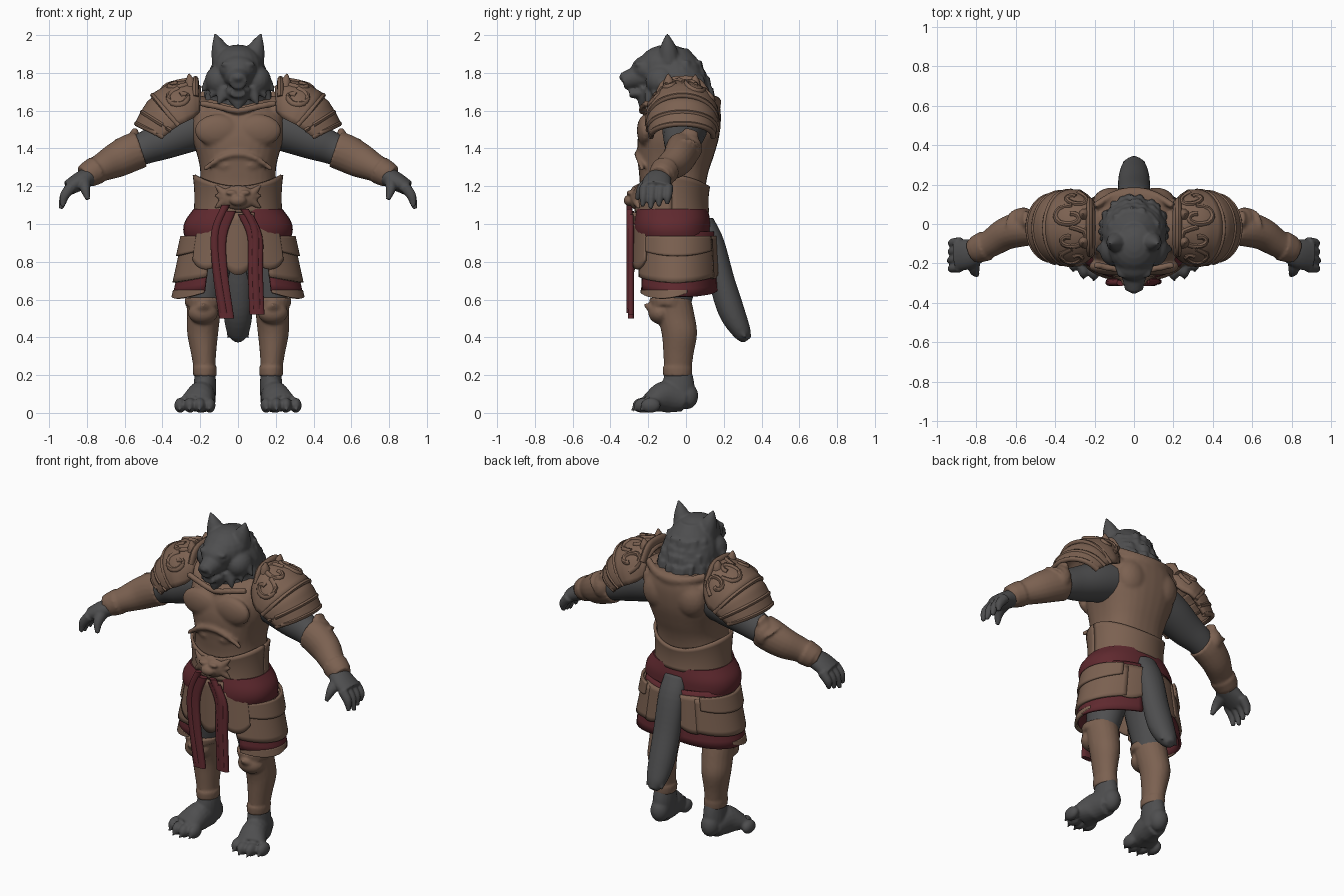
import bpy, bmesh, math, random
from mathutils import Vector, Matrix

random.seed(4)
if "Cube" in bpy.data.objects:
    bpy.data.objects.remove(bpy.data.objects["Cube"], do_unlink=True)
X, Y, Z = (Vector(row) for row in Matrix.Identity(3))


def material(name, colour):
    mat = bpy.data.materials.new(name)
    mat.use_nodes = True
    mat.diffuse_color = (*colour, 1)
    mat.node_tree.nodes["Principled BSDF"].inputs["Base Color"].default_value = (*colour, 1)
    return mat


FUR = material("charcoal fur", (.077, .077, .079))
LEATHER = material("brown leather", (.2, .12, .082))
CLOTH = material("dark red cloth", (.115, .022, .028))


def loft(bm, stations, ref=X, axis=None, sides=20, power=2, steps=4):
    """Closed tube through (x, y, z, radius along ref, other radius)."""
    pts = [Vector(s) for s in stations]
    pts = [2 * pts[0] - pts[1]] + pts + [2 * pts[-1] - pts[-2]]
    path = []
    for a, b, c, d in zip(pts, pts[1:], pts[2:], pts[3:]):
        for k in range(steps):
            t = k / steps
            path.append((2 * b + (c - a) * t + (2 * a - 5 * b + 4 * c - d) * t * t
                         + (3 * b - a - 3 * c + d) * t ** 3) / 2)
    path.append(pts[-2])
    rings = []
    for i, p in enumerate(path):
        ahead, behind = path[min(i + 1, len(path) - 1)], path[max(i - 1, 0)]
        t = axis or (Vector(ahead[:3]) - Vector(behind[:3])).normalized()
        u = (ref - t * ref.dot(t)).normalized()
        v = t.cross(u)
        ring = []
        for k in range(sides):
            c, s = math.cos(math.tau * k / sides), math.sin(math.tau * k / sides)
            c, s = (math.copysign(abs(w) ** (2 / power), w) for w in (c, s))
            ring.append(bm.verts.new(Vector(p[:3]) + u * p[3] * c + v * p[4] * s))
        rings.append(ring)
    for lo, hi in zip(rings, rings[1:]):
        for k in range(sides):
            j = (k + 1) % sides
            bm.faces.new((lo[k], lo[j], hi[j], hi[k]))
    bm.faces.new(rings[0][::-1])
    bm.faces.new(rings[-1])


def ball(bm, centre, radii):
    m = Matrix.Translation(centre) @ Matrix.Diagonal((*radii, 1))
    bmesh.ops.create_uvsphere(bm, u_segments=20, v_segments=12, radius=1, matrix=m)


def spike(bm, base, tip, wide, thin, ref=X):
    mid = Vector(base).lerp(Vector(tip), .5)
    loft(bm, [(*base, wide, thin), (*mid, wide * .65, thin * .7), (*tip, .004, .004)], ref, sides=10)


def sheet(bm, func, nu=24, nv=8):
    """Open grid surface; func takes u and v from zero to one."""
    grid = [[bm.verts.new(func(i / nu, j / nv)) for i in range(nu + 1)] for j in range(nv + 1)]
    for lo, hi in zip(grid, grid[1:]):
        for i in range(nu):
            bm.faces.new((lo[i], lo[i + 1], hi[i + 1], hi[i]))


def finish(name, bm, mat, voxel=0, shell=0, mirror=True):
    bmesh.ops.recalc_face_normals(bm, faces=bm.faces)
    mesh = bpy.data.meshes.new(name)
    bm.to_mesh(mesh)
    bm.free()
    mesh.materials.append(mat)
    ob = bpy.data.objects.new(name, mesh)
    bpy.context.collection.objects.link(ob)
    bpy.ops.object.select_all(action="DESELECT")
    ob.select_set(True)
    bpy.context.view_layer.objects.active = ob
    bpy.ops.object.shade_smooth_by_angle(angle=math.radians(45))
    if shell:
        mod = ob.modifiers.new("thickness", "SOLIDIFY")
        mod.thickness, mod.offset = shell, 0
    if voxel:
        mod = ob.modifiers.new("fuse", "REMESH")
        mod.mode, mod.voxel_size, mod.use_smooth_shade = "VOXEL", voxel, True
        mod = ob.modifiers.new("soften", "SMOOTH")
        mod.factor, mod.iterations = .5, 2
    if mirror:
        ob.modifiers.new("mirror", "MIRROR").use_mirror_merge = False


# Head with muzzle, ears and shaggy mane
bm = bmesh.new()
ball(bm, (0, -.1, 1.83), (.135, .155, .12))
ball(bm, (0, -.2, 1.82), (.1, .09, .075))
loft(bm, [(0, -.16, 1.79, .1, .08), (0, -.26, 1.775, .065, .06), (0, -.335, 1.755, .045, .045)], sides=16)
loft(bm, [(0, -.14, 1.71, .09, .06), (0, -.23, 1.695, .06, .035), (0, -.3, 1.69, .038, .022)], sides=16)
ball(bm, (0, -.335, 1.775), (.028, .018, .02))
loft(bm, [(0, -.01, 1.54, .19, .18), (0, -.02, 1.66, .165, .16), (0, -.04, 1.77, .165, .15),
          (0, -.06, 1.86, .13, .13), (0, -.07, 1.93, .07, .08)], axis=Z)
spike(bm, (0, -.2, 1.71), (0, -.24, 1.6), .08, .06)
for side in (-1, 1):
    ball(bm, (side * .05, -.245, 1.845), (.04, .03, .018))
    ball(bm, (side * .1, -.13, 1.76), (.075, .085, .08))
    spike(bm, (side * .078, -.09, 1.87), (side * .122, -.1, 2.01), .065, .06)
    for drop in (0, 1, 2):
        spike(bm, (side * (.13 - drop * .03), -.12 - drop * .03, 1.77 - drop * .03),
              (side * (.195 - drop * .045), -.13 - drop * .04, 1.7 - drop * .035), .04, .04, Y)
for row in range(4):
    for k in range(17):
        a = math.radians(-30 + 240 * (k + random.random()) / 17)
        z = 1.85 - row * .045 + random.uniform(-.015, .015)
        r = .115 + row * .012
        spike(bm, (r * math.cos(a), r * math.sin(a) - .05 + row * .008, z),
              ((r + .03) * math.cos(a), (r + .025) * math.sin(a) - .045 + row * .008, z - .085), .026, .022)
finish("head_and_mane", bm, FUR, voxel=.009, mirror=False)

# Breastplate with chest muscles, neckline and rib arch
bm = bmesh.new()
loft(bm, [(0, -.08, 1.06, .22, .175), (0, -.07, 1.2, .205, .175), (0, -.065, 1.28, .2, .185),
          (0, -.055, 1.36, .215, .202), (0, -.04, 1.46, .245, .215), (0, -.02, 1.56, .25, .205),
          (0, 0, 1.63, .215, .178), (0, .02, 1.68, .15, .14)], axis=Z, sides=32, power=2.4)
loft(bm, [(x, -.2 - .035 * math.cos(x * 7), 1.6 + abs(x) * .2, .018, .018)
          for x in (-.2, -.1, 0, .1, .2)], ref=Y, sides=10)
loft(bm, [(x, .17 - 2 * x * x, 1.645 + x * x, .018, .025)
          for x in (-.2, -.1, 0, .1, .2)], ref=Y, sides=10)
loft(bm, [(x, -.262 + x * x, 1.37 - 2.5 * x * x, .014, .014)
          for x in (-.18, -.09, 0, .09, .18)], ref=Y, sides=10)
for side in (-1, 1):
    ball(bm, (side * .11, -.215, 1.495), (.12, .045, .085))
    ball(bm, (side * .11, .11, 1.53), (.1, .075, .11))
    ball(bm, (side * .06, -.21, 1.31), (.06, .045, .035))
    ball(bm, (side * .2, -.01, 1.6), (.07, .14, .08))
finish("breastplate", bm, LEATHER, voxel=.011, mirror=False)


# Flared waist guard
def waist(u, v):
    a = math.tau * u
    flare = .008 + .025 * (v - .4) ** 2
    top = 1.23 + .03 * math.cos(2 * a)
    return ((.215 + flare) * math.cos(a), -.075 + (.178 + flare) * math.sin(a), 1.06 + v * (top - 1.06))


bm = bmesh.new()
sheet(bm, waist, 48)
finish("waist_guard", bm, LEATHER, shell=.016, mirror=False)

# Beast-mask buckle
bm = bmesh.new()
ball(bm, (0, -.265, 1.14), (.095, .035, .065))
ball(bm, (0, -.3, 1.125), (.045, .03, .03))
for side in (-1, 1):
    ball(bm, (side * .035, -.295, 1.165), (.03, .02, .014))
    for tip in (1.21, 1.15, 1.08):
        spike(bm, (side * .05, -.265, 1.14), (side * .125, -.25, tip), .03, .03, Y)
finish("buckle", bm, LEATHER, voxel=.007, mirror=False)

# Upper arm and elbow
bm = bmesh.new()
loft(bm, [(.16, .0, 1.53, .12, .12), (.28, -.01, 1.49, .115, .115), (.4, -.02, 1.44, .098, .1),
          (.5, -.02, 1.4, .08, .085), (.62, -.04, 1.35, .07, .075)], ref=Y)
finish("upper_arm", bm, FUR)

# Bracer with raised elbow rim and wrist cuff
bm = bmesh.new()
loft(bm, [(.515, -.02, 1.395, .088, .098), (.57, -.025, 1.375, .09, .1), (.65, -.05, 1.335, .082, .092),
          (.73, -.1, 1.295, .07, .073), (.82, -.14, 1.25, .06, .06)], ref=Y)
loft(bm, [(.575, .0, 1.4, .085, .09), (.555, .01, 1.435, .065, .05), (.545, .03, 1.5, .035, .014)], ref=Y)
ball(bm, (.56, .01, 1.4), (.06, .075, .08))
loft(bm, [(.75, -.11, 1.285, .078, .076), (.8, -.13, 1.258, .07, .068)], ref=Y)
finish("bracer", bm, LEATHER, voxel=.009)

# Clawed hand
bm = bmesh.new()
loft(bm, [(.76, -.12, 1.265, .05, .05), (.83, -.15, 1.23, .075, .05), (.9, -.16, 1.19, .08, .04)], ref=Y)
for k in range(4):
    y = -.22 + k * .043
    loft(bm, [(.88, y, 1.2, .025, .03), (.918, y - .005, 1.15, .023, .026),
              (.938 - abs(k - 1) * .008, y - .01, 1.08 + abs(k - 1) * .012, .01, .012)], ref=Y, sides=10)
loft(bm, [(.81, -.17, 1.23, .035, .04), (.81, -.23, 1.19, .028, .03), (.795, -.26, 1.13, .012, .012)], sides=10)
finish("hand", bm, FUR, voxel=.007)

# Layered shoulder guard: rows are crown x, crown z, side x, side z, half depth
CAP = [(.2, 1.72, .21, 1.6, .13), (.25, 1.755, .24, 1.57, .16), (.36, 1.735, .28, 1.55, .185), (.45, 1.68, .32, 1.53, .185)]
LAMES = [CAP,
         [(.42, 1.68, .31, 1.54, .175), (.47, 1.645, .33, 1.52, .182), (.505, 1.59, .36, 1.5, .178)],
         [(.46, 1.63, .34, 1.52, .168), (.505, 1.59, .37, 1.49, .172), (.535, 1.53, .4, 1.465, .165)]]


def shoulder(rows, u, v, lift=0):
    k = min(int(v * (len(rows) - 1)), len(rows) - 2)
    tx, tz, sx, sz, w = Vector(rows[k]).lerp(Vector(rows[k + 1]), v * (len(rows) - 1) - k)
    a = math.radians(-92 + 184 * u)
    c, s = math.cos(a), math.sin(a)
    c = math.copysign(abs(c) ** .9, c)
    return Vector((sx + (tx - sx) * c + lift * c * .5, -.02 + (w + lift) * s, sz + (tz - sz) * c + lift * c))


for number, rows in enumerate(LAMES):
    bm = bmesh.new()
    sheet(bm, lambda u, v: shoulder(rows, u, v), 28, 9)
    finish(("shoulder_cap", "shoulder_lame_upper", "shoulder_lame_lower")[number], bm, LEATHER, shell=.022)

# Scroll relief, rims and upright neck flange on the shoulder
bm = bmesh.new()
for u0, turn in ((.2, 1), (.4, -1), (.6, 1), (.8, -1)):
    curl = []
    for k in range(9):
        a, r = turn * k * .8, .11 - k * .011
        p = shoulder(CAP, u0 + r * math.cos(a), .55 + 3 * r * math.sin(a), .006)
        curl.append((*p, .016, .014))
    loft(bm, curl, ref=Vector((.3, .2, 1)), sides=8, steps=2)
for rows in LAMES:
    rim = [(*shoulder(rows, k / 12, 1), .016, .014) for k in range(13)]
    loft(bm, rim, ref=Vector((.8, .1, .5)), sides=8, steps=2)
loft(bm, [(.225, y, z, .018, .03) for y, z in ((-.14, 1.67), (-.1, 1.74), (0, 1.755), (.06, 1.74), (.11, 1.67))],
     sides=12)
spike(bm, (.25, -.09, 1.73), (.26, -.095, 1.795), .035, .035)
spike(bm, (.25, .045, 1.73), (.26, .05, 1.79), .035, .035)
finish("shoulder_relief", bm, LEATHER)

# Hips and thighs
bm = bmesh.new()
ball(bm, (.07, -.06, .94), (.16, .15, .13))
loft(bm, [(.12, -.06, .92, .125, .14), (.15, -.06, .75, .11, .13), (.18, -.07, .55, .085, .09)], axis=Z)
finish("thigh", bm, FUR)

# Greave with knee guard and ankle cuff
bm = bmesh.new()
loft(bm, [(.175, -.045, .2, .054, .07), (.182, -.04, .31, .066, .08), (.187, -.035, .42, .082, .094),
          (.182, -.055, .52, .088, .1), (.18, -.075, .61, .094, .1)], axis=Z)
ball(bm, (.185, -.135, .53), (.08, .065, .06))
spike(bm, (.185, -.15, .54), (.185, -.225, .575), .06, .035)
loft(bm, [(.18, -.09, .57, .1, .1), (.18, -.09, .61, .104, .105)], axis=Z)
loft(bm, [(.175, -.045, .195, .062, .076), (.176, -.045, .24, .065, .08)], axis=Z)
finish("greave", bm, LEATHER, voxel=.009)

# Paw foot with four toes
bm = bmesh.new()
loft(bm, [(.175, -.04, .24, .05, .065), (.175, -.04, .15, .06, .085), (.18, -.04, .05, .06, .08)], axis=Z)
ball(bm, (.175, .005, .09), (.055, .06, .07))
loft(bm, [(.18, -.01, .07, .06, .065), (.195, -.11, .085, .075, .085), (.225, -.2, .05, .09, .048)])
for k in range(4):
    x, y = .15 + k * .052, -.232 + .014 * (k - 1.2) ** 2
    ball(bm, (x, y, .04), (.031, .052, .04))
    spike(bm, (x, y - .03, .035), (x + .004, y - .06, .01), .016, .016)
finish("foot", bm, FUR, voxel=.008)

# Tail
bm = bmesh.new()
loft(bm, [(0, .1, 1.02, .07, .045), (0, .145, .9, .082, .058), (0, .19, .7, .082, .068),
          (0, .24, .54, .078, .07), (0, .295, .43, .06, .05), (0, .325, .385, .026, .026)])
for k in range(5):
    spike(bm, (k * .02 - .04, .27, .46), (k * .028 - .056, .32, .395), .02, .02)
finish("tail", bm, FUR, voxel=.009, mirror=False)

# Waist sash
bm = bmesh.new()
loft(bm, [(0, -.07, .92, .28, .2), (0, -.075, .97, .29, .205), (0, -.075, 1.02, .278, .203),
          (0, -.075, 1.08, .235, .19)], axis=Z, sides=36, power=2.3)
finish("sash", bm, CLOTH, mirror=False)


# Skirt panels, each an arc around the hips
def panel(name, mat, start, end, top, bottom, bulge, sweep=.03):
    def surface(u, v):
        a = math.radians(start + (end - start) * u)
        z = top + (bottom + sweep * (2 * u - 1) ** 2 - top) * v
        rx, ry = .255 + (1 - z) * .22 + bulge, .195 + (1 - z) * .05 + bulge
        return (rx * math.cos(a), -.05 + ry * math.sin(a), z)
    made = bmesh.new()
    sheet(made, surface)
    finish(name, made, mat, shell=.016)


panel("skirt_lining", CLOTH, -58, 78, .96, .615, 0)
panel("skirt_hem", LEATHER, -58, 15, .65, .605, .004)
panel("skirt_back", LEATHER, 45, 76, .935, .71, .012)
panel("skirt_lower_tier", LEATHER, -60, 58, .92, .69, .016)
panel("skirt_upper_tier", LEATHER, -50, 52, .935, .83, .028)
panel("skirt_front_tier", LEATHER, -76, -44, 1, .76, .033, .05)

# Central apron and hanging sash ends
bm = bmesh.new()
sheet(bm, lambda u, v: (.17 * (u - .5), -.285 + .08 * (u - .5) ** 2, 1.06 - v * (.33 - .3 * (u - .5) ** 2)))
finish("apron", bm, LEATHER, shell=.014, mirror=False)
for name, path in (("sash_end_right", [(-.05, 1.07), (-.1, .93), (-.095, .75), (-.06, .5)]),
                   ("sash_end_left", [(.04, 1.05), (.09, .93), (.092, .75), (.1, .52)])):
    bm = bmesh.new()
    loft(bm, [(x, -.292, z, .04, .016) for x, z in path], axis=Z, sides=16, power=3)
    loft(bm, [(x * 1.1 - .01, -.298, z + .03, .022, .016) for x, z in path], axis=Z, sides=12)
    finish(name, bm, CLOTH, mirror=False)
